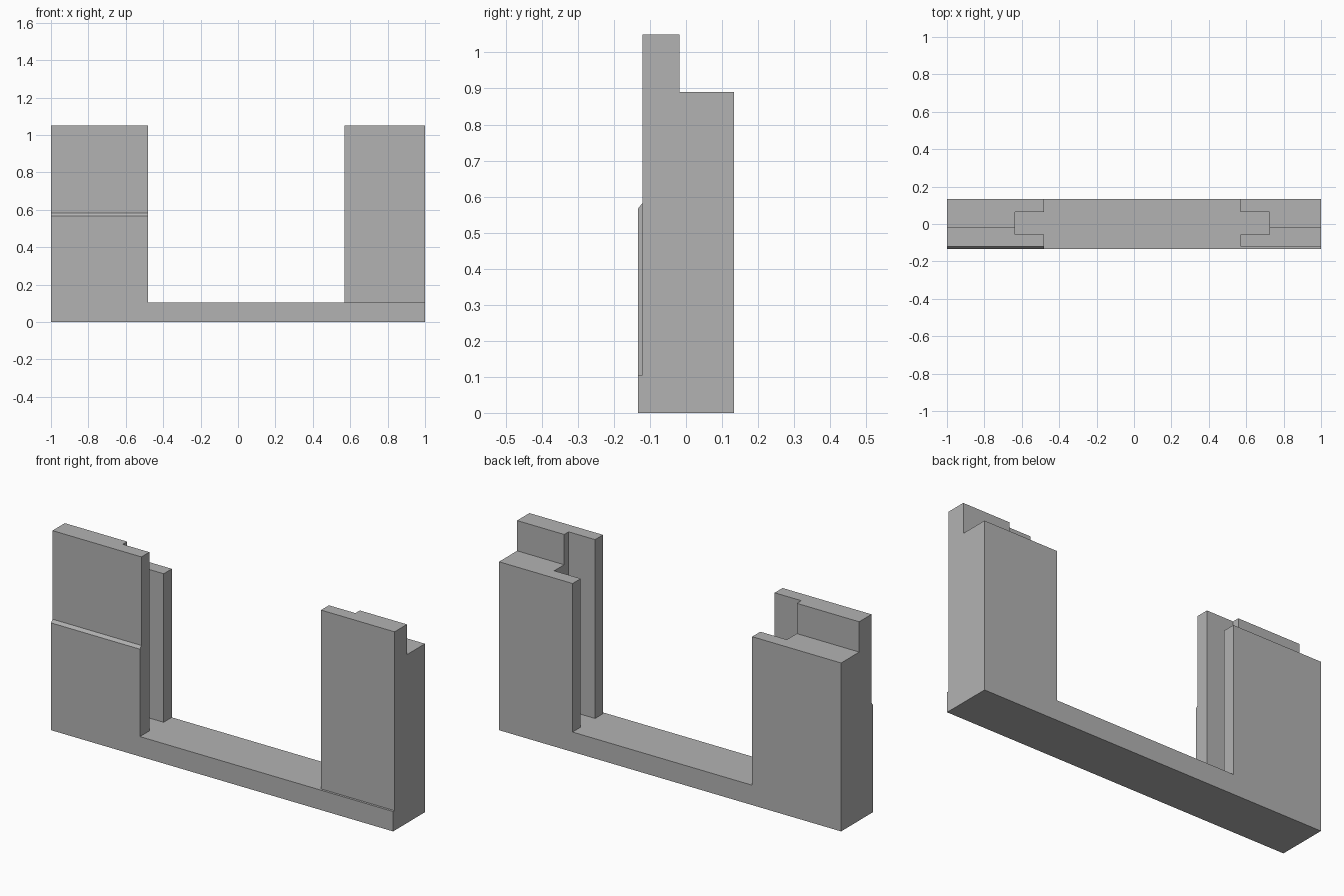
import bpy
import bmesh

cube = bpy.data.objects.get("Cube")
if cube:
    bpy.data.objects.remove(cube, do_unlink=True)

grey = bpy.data.materials.new("plain grey")
grey.use_nodes = True
colour = (0.45, 0.45, 0.45, 1)
grey.diffuse_color = colour
grey.node_tree.nodes["Principled BSDF"].inputs["Base Color"].default_value = colour

FRONT, FACE, STEP, BACK = -0.133, -0.121, -0.018, 0.133
SILL, LOW, HIGH = 0.105, 0.89, 1.05
SLOT_FRONT, SLOT_BACK = -0.055, 0.065


def extrude_x(name, profile, x0, x1):
    """Extrude a (y, z) outline from x0 to x1."""
    bm = bmesh.new()
    face = bm.faces.new([bm.verts.new((x0, y, z)) for y, z in profile])
    moved = bmesh.ops.extrude_face_region(bm, geom=[face])["geom"]
    verts = [v for v in moved if isinstance(v, bmesh.types.BMVert)]
    bmesh.ops.translate(bm, vec=(x1 - x0, 0, 0), verts=verts)
    bmesh.ops.recalc_face_normals(bm, faces=bm.faces)
    mesh = bpy.data.meshes.new(name)
    bm.to_mesh(mesh)
    bm.free()
    mesh.materials.append(grey)
    obj = bpy.data.objects.new(name, mesh)
    bpy.context.collection.objects.link(obj)
    return obj


def rectangle(y0, y1, z0, z1):
    return [(y0, z0), (y1, z0), (y1, z1), (y0, z1)]


def pier(name, outer, inner, slot, plinth, lip):
    """Stepped pier with a plinth on its face and a slot facing the opening."""
    outline = [(FRONT, 0), (BACK, 0), (BACK, LOW), (STEP, LOW),
               (STEP, HIGH), (FACE, HIGH), (FACE, plinth + lip), (FRONT, plinth)]
    body = extrude_x(name, outline, outer, inner)
    cutter = extrude_x(name + "_slot_cutter",
                       rectangle(SLOT_FRONT, SLOT_BACK, SILL, HIGH + 0.2),
                       slot, inner * 0.8)
    cut = body.modifiers.new("slot", "BOOLEAN")
    cut.operation = "DIFFERENCE"
    cut.solver = "EXACT"
    cut.object = cutter
    cutter.hide_render = True
    cutter.hide_set(True)


# Piers either side of the opening
pier("right_pier", -1, -0.48, -0.635, 0.567, 0.015)
pier("left_pier", 1, 0.57, 0.725, SILL, 0)

# Low sill across the opening
extrude_x("sill", rectangle(FRONT, BACK, 0, SILL), -0.48, 0.57)
